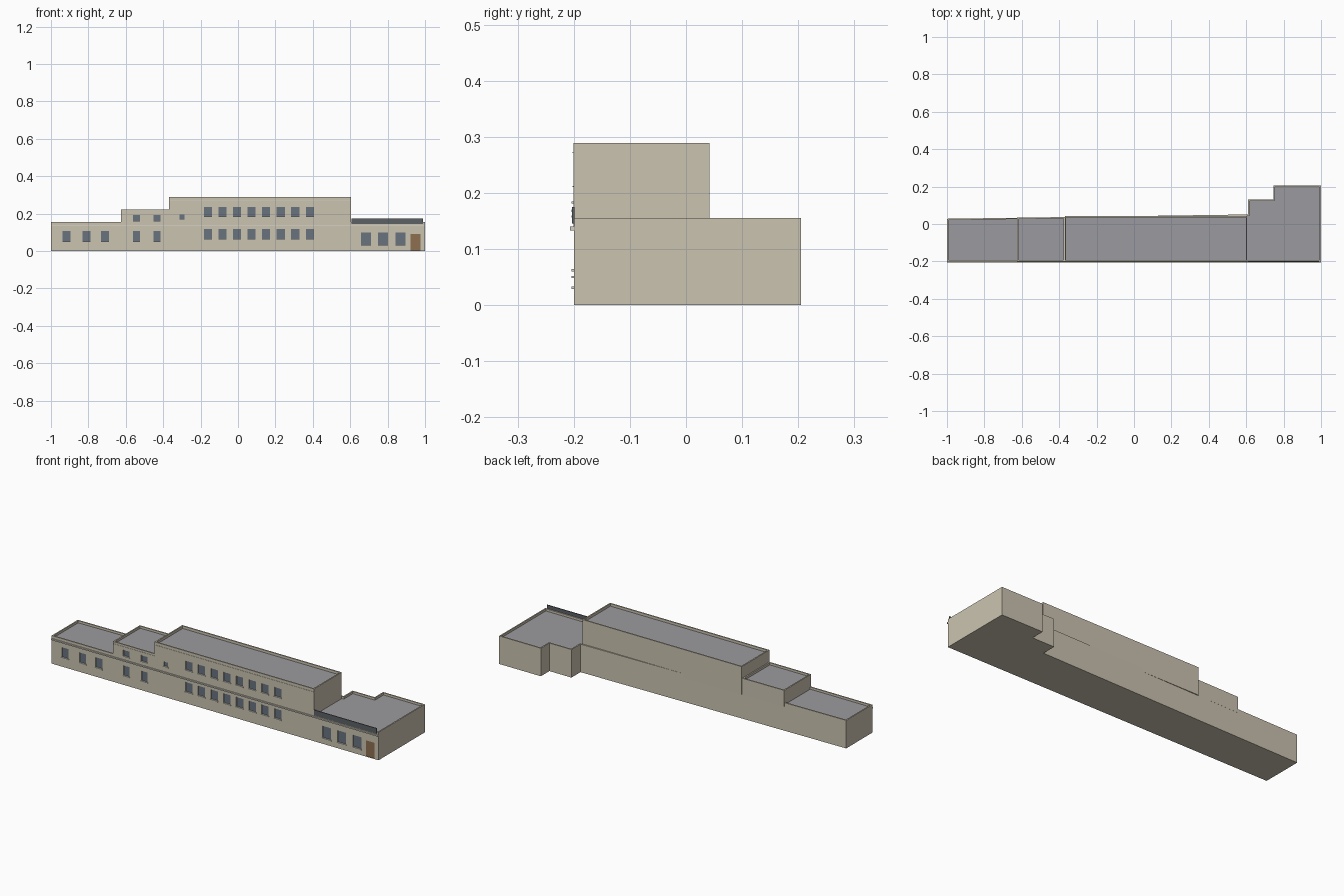
import bpy, bmesh
from mathutils import Vector

if "Cube" in bpy.data.objects:
    bpy.data.objects.remove(bpy.data.objects["Cube"])


def material(name, rgb):
    m = bpy.data.materials.new(name)
    m.diffuse_color = (*rgb, 1)
    m.use_nodes = True
    m.node_tree.nodes["Principled BSDF"].inputs["Base Color"].default_value = m.diffuse_color
    return m


WALL = material("wall_beige", (0.60, 0.55, 0.44))
TRIM = material("trim_light", (0.66, 0.63, 0.55))
ROOF = material("roof_grey", (0.33, 0.33, 0.35))
GLASS = material("window_grey", (0.14, 0.17, 0.21))
DARK = material("fascia_dark", (0.11, 0.12, 0.13))
DOOR = material("door_brown", (0.27, 0.16, 0.08))


def finish(bm, name, mats):
    bmesh.ops.recalc_face_normals(bm, faces=bm.faces)
    me = bpy.data.meshes.new(name)
    bm.to_mesh(me)
    bm.free()
    for m in mats:
        me.materials.append(m)
    ob = bpy.data.objects.new(name, me)
    bpy.context.scene.collection.objects.link(ob)
    return ob


def boxes(name, spans, mat):
    """One object made of boxes given as (x0, x1, y0, y1, z0, z1)."""
    bm = bmesh.new()
    for x0, x1, y0, y1, z0, z1 in spans:
        vs = bmesh.ops.create_cube(bm, size=1)["verts"]
        for v in vs:
            v.co = Vector(((x0 + x1) / 2 + v.co.x * (x1 - x0),
                           (y0 + y1) / 2 + v.co.y * (y1 - y0),
                           (z0 + z1) / 2 + v.co.z * (z1 - z0)))
    return finish(bm, name, [mat])


def block(name, outline, z0, z1, depth):
    """Walls with a parapet around a sunken flat roof."""
    bm = bmesh.new()
    face = bm.faces.new([bm.verts.new((x, y, z0)) for x, y in outline])
    ext = bmesh.ops.extrude_face_region(bm, geom=[face], use_keep_orig=True)["geom"]
    for v in ext:
        if isinstance(v, bmesh.types.BMVert):
            v.co.z = z1
    top = [f for f in ext if isinstance(f, bmesh.types.BMFace)][0]
    bmesh.ops.recalc_face_normals(bm, faces=bm.faces)
    bmesh.ops.inset_region(bm, faces=[top], thickness=0.01)
    # second inset gives the vertical inner side of the parapet
    inner = bmesh.ops.extrude_face_region(bm, geom=[top])["geom"]
    for v in inner:
        if isinstance(v, bmesh.types.BMVert):
            v.co.z -= depth
        elif isinstance(v, bmesh.types.BMFace):
            v.material_index = 1
    if top.is_valid:
        bm.faces.remove(top)
    return finish(bm, name, [WALL, ROOF])


# Stepped building volumes
base = block("ground_floor", [(-1, -0.2), (1, -0.2), (1, 0.205), (0.745, 0.205),
                              (0.745, 0.13), (0.61, 0.13), (0.61, 0.051), (-1, 0.028)],
             0, 0.155, 0.012)
middle = block("middle_tier", [(-0.625, -0.2005), (-0.37, -0.2005), (-0.37, 0.037), (-0.625, 0.034)],
               0.135, 0.223, 0.012)
tall = block("tall_tier", [(-0.37, -0.2005), (0.605, -0.2005), (0.605, 0.042), (-0.37, 0.042)],
             0.135, 0.289, 0.014)

# Window rows: centres, width, bottom, top
main_row = [-0.16 + i * 0.0777 for i in range(8)]
rows = [([-0.917, -0.81, -0.711], 0.042, 0.05, 0.107),
        ([-0.543, -0.433], 0.038, 0.05, 0.107),
        (main_row, 0.043, 0.062, 0.117),
        ([0.684, 0.775, 0.869], 0.052, 0.031, 0.099),
        ([-0.543, -0.433], 0.038, 0.158, 0.193),
        ([-0.30], 0.026, 0.168, 0.195),
        (main_row, 0.043, 0.183, 0.235)]
wins = [(x - w / 2, x + w / 2, z0, z1) for xs, w, z0, z1 in rows for x in xs]
door = (0.922, 0.976, 0.001, 0.09)

# Recesses cut into the front wall
cutter = boxes("opening_cutter", [(a, b, -0.22, -0.193, c, d) for a, b, c, d in wins + [door]], WALL)
cutter.hide_render = True
cutter.hide_viewport = True
cutter.display_type = 'WIRE'
for ob in (base, middle, tall):
    mod = ob.modifiers.new("openings", 'BOOLEAN')
    mod.operation = 'DIFFERENCE'
    mod.solver = 'EXACT'
    mod.object = cutter

# Panes, sills and door
boxes("window_panes", [(a, b, -0.195, -0.192, c, d) for a, b, c, d in wins], GLASS)
boxes("window_sills", [(a - 0.002, b + 0.002, -0.204, -0.194, c - 0.002, c + 0.002)
                       for a, b, c, d in wins], TRIM)
boxes("door", [(door[0], door[1], -0.196, -0.192, door[2], door[3])], DOOR)

# Cornice band and dark fascia strip
boxes("cornice_band", [(-1, 1, -0.207, -0.199, 0.133, 0.14)], TRIM)
boxes("roof_fascia", [(0.607, 0.99, -0.2035, -0.199, 0.145, 0.175)], DARK)
# Thin coping lines under the parapets
boxes("coping_lines", [(-0.625, -0.37, -0.202, -0.199, 0.210, 0.212),
                       (-0.37, 0.605, -0.202, -0.199, 0.271, 0.273)], TRIM)
